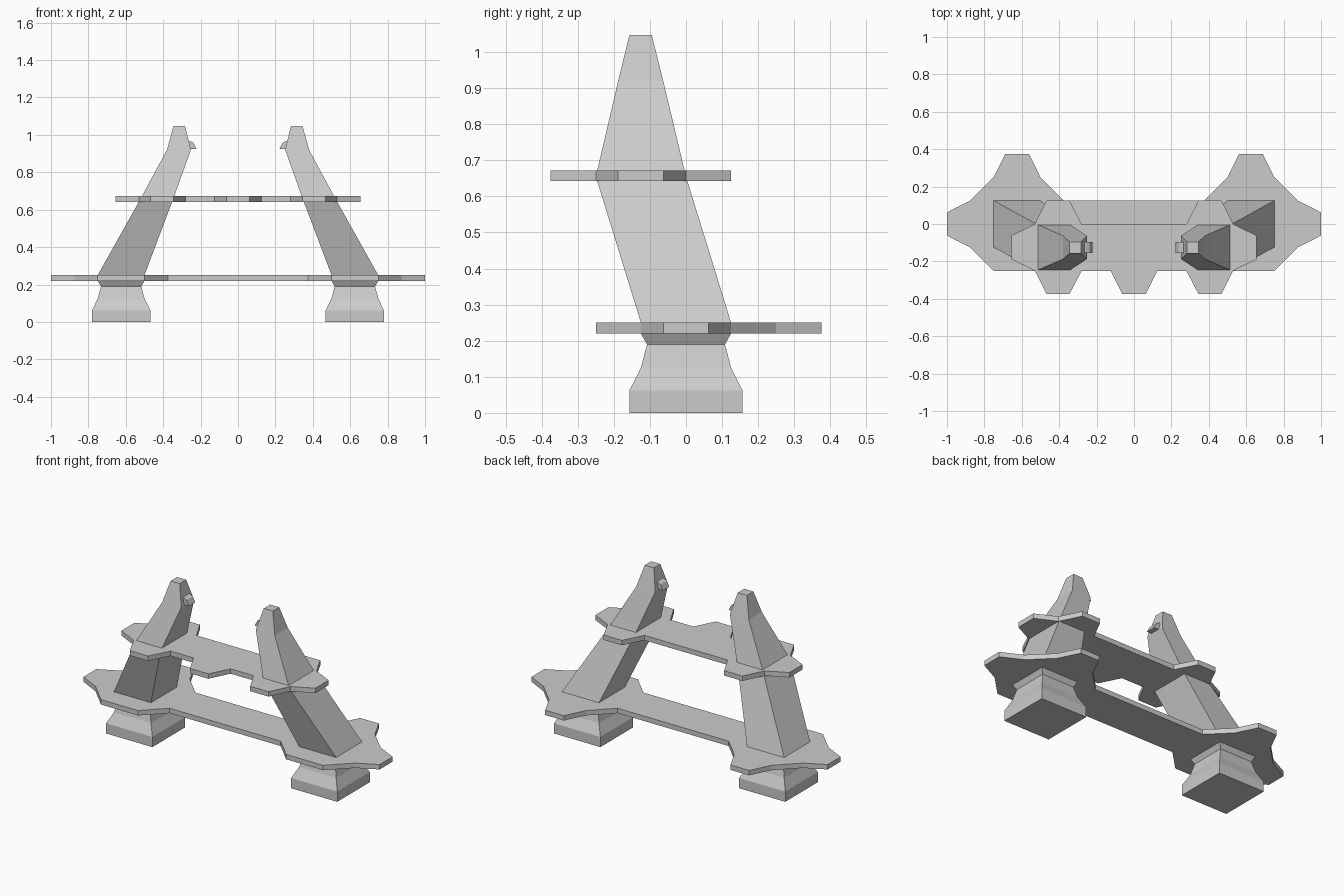
import bpy, bmesh


def make_object(name, bm):
    bmesh.ops.recalc_face_normals(bm, faces=bm.faces)
    mesh = bpy.data.meshes.new(name)
    bm.to_mesh(mesh)
    bm.free()
    obj = bpy.data.objects.new(name, mesh)
    bpy.context.collection.objects.link(obj)
    return obj


def loft(name, rings):
    """Closed solid joining successive rings of points."""
    bm = bmesh.new()
    vs = [[bm.verts.new(p) for p in ring] for ring in rings]
    n = len(vs[0])
    for a, b in zip(vs, vs[1:]):
        for i in range(n):
            j = (i + 1) % n
            bm.faces.new((a[i], a[j], b[j], b[i]))
    bm.faces.new(vs[0])
    bm.faces.new(vs[-1])
    return make_object(name, bm)


def plate(name, half, z0, z1):
    """Flat plate whose outline is mirrored across x = 0."""
    outline = half + [(-x, y) for x, y in reversed(half)]
    return loft(name, [[(x, y, z) for x, y in outline] for z in (z0, z1)])


# Leg sections: z, inner x, outer x, front y, back y
foot = [
    (0.00, 0.468, 0.78, -0.157, 0.157),
    (0.062, 0.468, 0.78, -0.157, 0.157),
    (0.125, 0.50, 0.75, -0.125, 0.125),
    (0.19, 0.517, 0.733, -0.108, 0.108),
    (0.22, 0.50, 0.75, -0.125, 0.125),
    (0.25, 0.50, 0.75, -0.125, 0.125),
]
post = [
    (0.25, 0.50, 0.75, -0.125, 0.125),
    (0.655, 0.347, 0.523, -0.25, 0.0),
    (0.92, 0.252, 0.38, -0.188, -0.063),
    (1.047, 0.283, 0.345, -0.157, -0.095),
]
# Small hook on the inner face of each post: x, z
hook = [(0.285, 0.97), (0.258, 0.968), (0.238, 0.957), (0.222, 0.925), (0.27, 0.925)]

for side, s in (("left", -1), ("right", 1)):
    rings = [[(s * a, f, z), (s * b, f, z), (s * b, k, z), (s * a, k, z)]
             for z, a, b, f, k in foot + post[1:]]
    loft(side + "_leg", rings)
    loft(side + "_hook", [[(s * x, y, z) for x, z in hook] for y in (-0.156, -0.095)])

# Lower deck with flared ends
plate("lower_deck", [
    (0.375, -0.125), (0.50, -0.25), (0.75, -0.25), (0.875, -0.125),
    (1.0, -0.062), (1.0, 0.062), (0.875, 0.125), (0.75, 0.25),
    (0.688, 0.375), (0.562, 0.375), (0.50, 0.25), (0.375, 0.125),
], 0.22, 0.25)

# Upper deck with front tabs
plate("upper_deck", [
    (0.062, -0.375), (0.125, -0.25), (0.28, -0.25), (0.345, -0.375),
    (0.468, -0.375), (0.53, -0.25), (0.655, -0.188), (0.655, -0.062),
    (0.53, 0.0), (0.468, 0.125), (0.345, 0.125), (0.28, 0.0),
], 0.642, 0.672)
